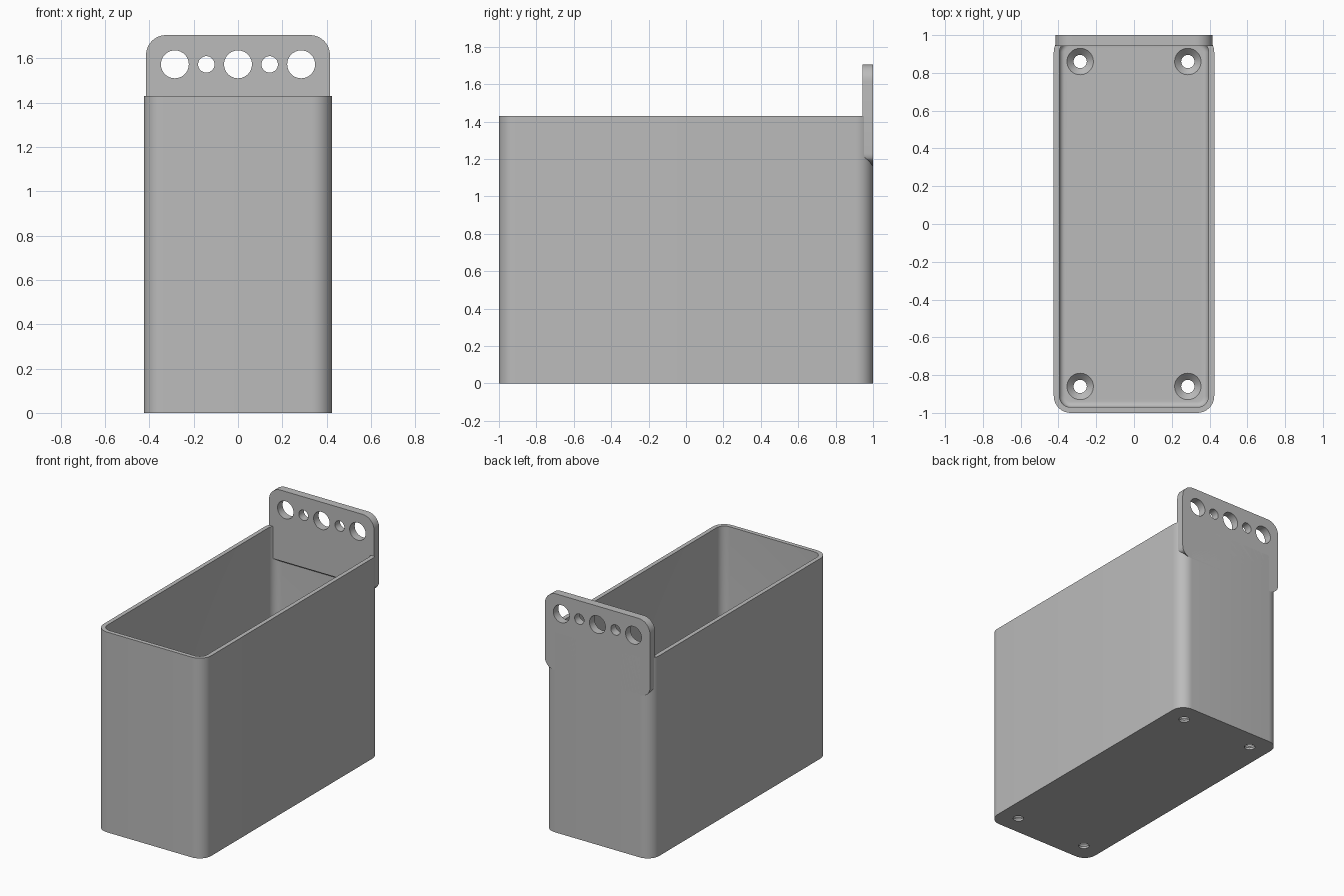
import bpy
import bmesh
from math import cos, sin, pi

if "Cube" in bpy.data.objects:
    bpy.data.objects.remove(bpy.data.objects["Cube"], do_unlink=True)

grey = bpy.data.materials.new("plain grey")
grey.use_nodes = True
grey.diffuse_color = (0.5, 0.5, 0.5, 1)
grey.node_tree.nodes["Principled BSDF"].inputs["Base Color"].default_value = (0.5, 0.5, 0.5, 1)


def rounded_rect(u0, u1, v0, v1, r_low, r_high, steps=10):
    """Outline of a rectangle with separate low and high corner radii."""
    corners = [(u1 - r_low, v0 + r_low, r_low, -pi / 2), (u1 - r_high, v1 - r_high, r_high, 0),
               (u0 + r_high, v1 - r_high, r_high, pi / 2), (u0 + r_low, v0 + r_low, r_low, pi)]
    return [(cu + r * cos(a + pi / 2 * i / steps), cv + r * sin(a + pi / 2 * i / steps))
            for cu, cv, r, a in corners for i in range(steps + 1)]


def circle(x, y, r, n=40):
    return [(x + r * cos(2 * pi * i / n), y + r * sin(2 * pi * i / n)) for i in range(n)]


def loft(name, rings):
    """Closed solid skinned through rings with equal point counts."""
    bm = bmesh.new()
    loops = [[bm.verts.new(p) for p in ring] for ring in rings]
    for a, b in zip(loops, loops[1:]):
        for i in range(len(a)):
            j = (i + 1) % len(a)
            bm.faces.new((a[i], a[j], b[j], b[i]))
    bm.faces.new(loops[0])
    bm.faces.new(loops[-1])
    bmesh.ops.recalc_face_normals(bm, faces=bm.faces)
    mesh = bpy.data.meshes.new(name)
    bm.to_mesh(mesh)
    bm.free()
    mesh.materials.append(grey)
    obj = bpy.data.objects.new(name, mesh)
    bpy.context.collection.objects.link(obj)
    return obj


def flat(outline, z):
    return [(x, y, z) for x, y in outline]


def upright(outline, y):
    return [(x, y, z) for x, z in outline]


def finish(target, cutters):
    """Cut the target, apply the cuts and smooth the rounded surfaces."""
    for cutter in cutters:
        mod = target.modifiers.new("cut", 'BOOLEAN')
        mod.operation = 'DIFFERENCE'
        mod.solver = 'EXACT'
        mod.object = cutter
    bpy.context.view_layer.update()
    cut = bpy.data.meshes.new_from_object(
        target.evaluated_get(bpy.context.evaluated_depsgraph_get()))
    target.modifiers.clear()
    target.data = cut
    for cutter in cutters:
        bpy.data.objects.remove(cutter, do_unlink=True)
    bpy.ops.object.select_all(action='DESELECT')
    target.select_set(True)
    bpy.context.view_layer.objects.active = target
    bpy.ops.object.shade_smooth_by_angle(angle=pi / 6)


# Bin body with a hollow that has a filleted floor edge
HEIGHT, FLOOR, WALL, FILLET = 1.43, 0.05, 0.03, 0.03
outer = rounded_rect(-0.425, 0.425, -1, 1, 0.09, 0.09)
body = loft("bin_body", [flat(outer, 0), flat(outer, HEIGHT)])


def hollow(inset, z):
    s = WALL + inset
    return flat(rounded_rect(-0.425 + s, 0.425 - s, -1 + s, 1 - s, 0.09 - s, 0.09 - s), z)


rings = []
for i in range(7):
    a = pi / 2 * i / 6
    rings.append(hollow(FILLET * (1 - sin(a)) * 0.98, FLOOR + FILLET * (1 - cos(a))))
rings.append(hollow(0, HEIGHT + 0.1))
cutters = [loft("hollow_cutter", rings)]

# Countersunk screw holes in the floor
for x in (-0.285, 0.285):
    for y in (-0.86, 0.86):
        cutters.append(loft("screw_cutter", [
            flat(circle(x, y, r), z)
            for r, z in ((0.035, -0.05), (0.035, 0.015), (0.07, FLOOR), (0.07, FLOOR + 0.02))]))
finish(body, cutters)

# Hanging plate, its inner lower edge sloped into the wall
outline = rounded_rect(-0.415, 0.415, 1.16, 1.705, 0.07, 0.09)
inner = [(x, max(z, 1.2)) for x, z in outline]
plate = loft("hanging_plate", [upright(inner, 0.943), upright(outline, 1.0)])

# Row of mounting holes
holes = [(0, 0.063), (-0.285, 0.063), (0.285, 0.063), (-0.143, 0.037), (0.143, 0.037)]
finish(plate, [loft("mount_cutter", [upright(circle(x, 1.573, r), y) for y in (0.85, 1.1)])
               for x, r in holes])
